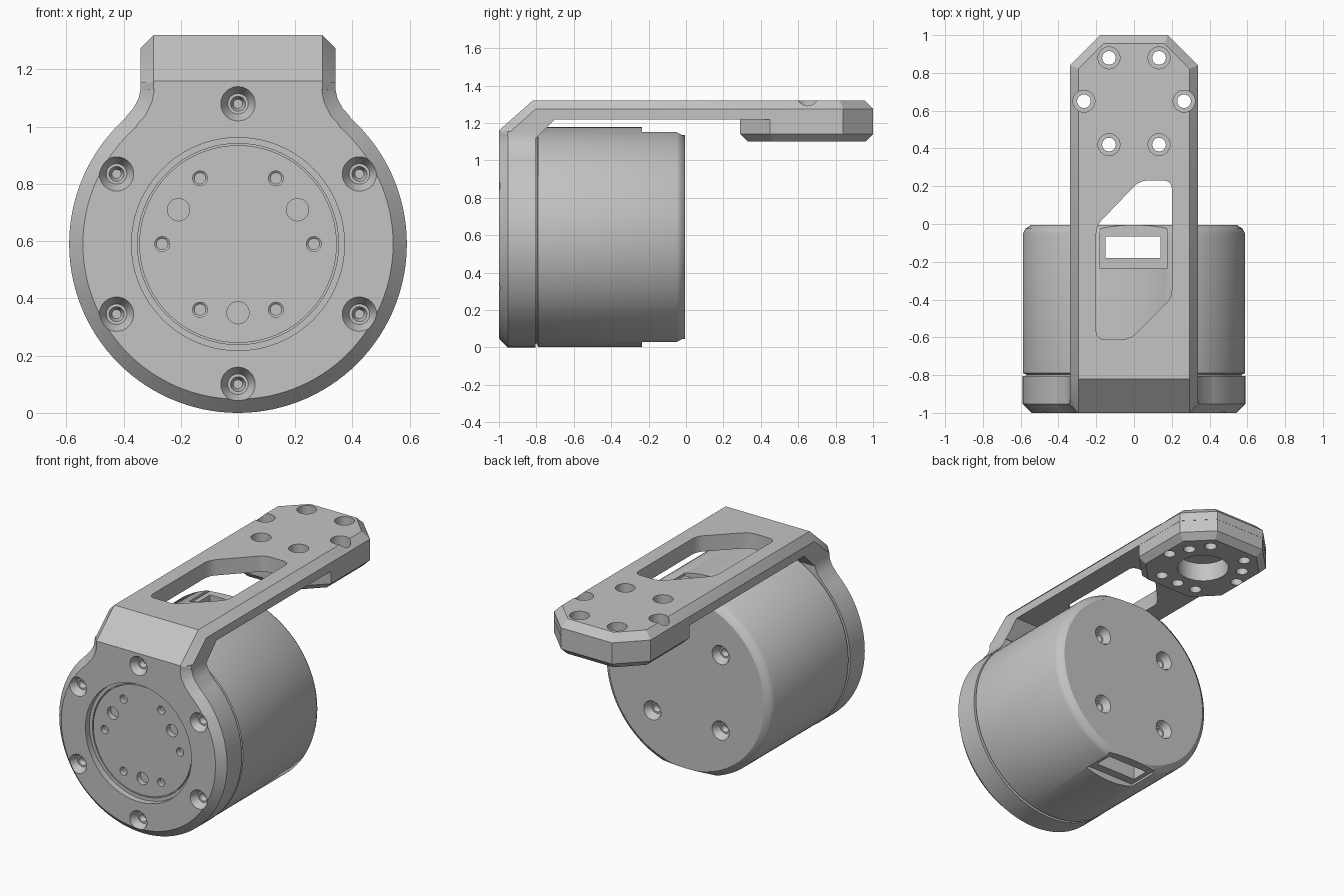
import bpy, bmesh, math
from mathutils import Matrix, Vector

if "Cube" in bpy.data.objects:
    bpy.data.objects.remove(bpy.data.objects["Cube"])

grey = bpy.data.materials.new("light_grey")
grey.use_nodes = True
GREY = (0.55, 0.55, 0.55, 1)
grey.diffuse_color = GREY
grey.node_tree.nodes["Principled BSDF"].inputs["Base Color"].default_value = GREY

CZ = 0.59  # height of the motor axis
FRONT = Matrix.Rotation(math.radians(90), 4, 'X')    # local z -> -y
BACK = Matrix.Rotation(math.radians(-90), 4, 'X')    # local z -> +y
UP = Matrix.Identity(4)


def make(name, bm):
    bmesh.ops.recalc_face_normals(bm, faces=bm.faces)
    me = bpy.data.meshes.new(name)
    bm.to_mesh(me)
    bm.free()
    ob = bpy.data.objects.new(name, me)
    me.materials.append(grey)
    bpy.context.collection.objects.link(ob)
    return ob


def lathe(bm, pts, loc=(0, 0, 0), rot=UP, n=32):
    """Closed revolved solid from (radius, height) points; ends are capped."""
    m = Matrix.Translation(loc) @ rot
    rings = []
    for r, h in pts:
        rings.append([bm.verts.new(m @ Vector((r * math.cos(a), r * math.sin(a), h)))
                      for a in (2 * math.pi * i / n for i in range(n))])
    for a, b in zip(rings, rings[1:]):
        for i in range(n):
            j = (i + 1) % n
            bm.faces.new((a[i], a[j], b[j], b[i]))
    bm.faces.new(rings[0][::-1])
    bm.faces.new(rings[-1])


def prism(bm, pts, lo, hi, place):
    """Extrude an outline; place(u, v, w) gives the 3D point."""
    a = [bm.verts.new(place(u, v, lo)) for u, v in pts]
    b = [bm.verts.new(place(u, v, hi)) for u, v in pts]
    for i in range(len(a)):
        j = (i + 1) % len(a)
        bm.faces.new((a[i], a[j], b[j], b[i]))
    bm.faces.new(a[::-1])
    bm.faces.new(b)
    bmesh.ops.recalc_face_normals(bm, faces=bm.faces)


def box(bm, x0, x1, y0, y1, z0, z1):
    prism(bm, [(x0, y0), (x1, y0), (x1, y1), (x0, y1)], z0, z1,
          lambda u, v, w: (u, v, w))


def bevel(bm, test, offset, segments=1):
    edges = [e for e in bm.edges if test(e.verts[0].co, e.verts[1].co)]
    bmesh.ops.bevel(bm, geom=edges, offset=offset, segments=segments,
                    affect='EDGES', profile=0.5, clamp_overlap=False)


def vertical(a, b):
    return abs(a.x - b.x) < 1e-4 and abs(a.y - b.y) < 1e-4


def cut(ob, *cutters):
    bpy.context.view_layer.objects.active = ob
    for c in cutters:
        m = ob.modifiers.new("cut", 'BOOLEAN')
        m.operation, m.solver, m.object = 'DIFFERENCE', 'EXACT', c
        bpy.ops.object.modifier_apply(modifier=m.name)


def ring(radius, start, count, cx=0.0, cy=0.0):
    return [(cx + radius * math.cos(math.radians(start + 360 * i / count)),
             cy + radius * math.sin(math.radians(start + 360 * i / count)))
            for i in range(count)]


SCREW = [(0.016, -0.075), (0.026, -0.045), (0.036, -0.045), (0.06, 0), (0.06, 0.1)]

# Front plate: disc outline flowing into the tab
half = [(0.59 * math.sin(math.radians(a)), CZ - 0.59 * math.cos(math.radians(a)))
        for a in range(3, 140, 3)]
half += [(0.388, 1.04), (0.365, 1.065), (0.347, 1.10), (0.34, 1.135), (0.34, 1.155)]
outline = [(0, 0)] + half + [(-x, z) for x, z in reversed(half)]
bm = bmesh.new()
prism(bm, outline, -1.0, -0.805, lambda u, v, w: (u, w, v))
bevel(bm, lambda a, b: a.y < -0.99 and b.y < -0.99 and min(a.z, b.z) < 1.15, 0.048)
front_plate = make("front_plate", bm)

# Arm: bent side profile with clipped end corners and chamfered outer edges
side = [(-1, 1.13), (-1, 1.16), (-0.82, 1.32), (1, 1.32), (1, 1.22),
        (-0.7, 1.22), (-0.8, 1.12)]
bm = bmesh.new()
prism(bm, side, -0.34, 0.34, lambda u, v, w: (w, u, v))
bevel(bm, lambda a, b: vertical(a, b) and a.y > 0.99, 0.16)


def arm_edge(a, b):
    outer = all(p.z > 1.31 or p.y < -0.99 for p in (a, b))
    across = abs(a.z - b.z) < 1e-4 and abs(a.y - b.y) < 1e-4
    return outer and not (across and a.y < 0.9)


bevel(bm, arm_edge, 0.045)
arm = make("arm", bm)

# End pad: clipped square under the arm
bm = bmesh.new()
box(bm, -0.339, 0.339, 0.29, 0.999, 1.10, 1.265)
bevel(bm, vertical, 0.16)
bevel(bm, lambda a, b: a.z < 1.11 and b.z < 1.11, 0.04)
end_pad = make("end_pad", bm)

# Motor housing
bm = bmesh.new()
lathe(bm, [(0.57, -0.82), (0.57, -0.797), (0.588, -0.79), (0.588, -0.05),
           (0.575, -0.025), (0.545, -0.005)], (0, 0, CZ), BACK, 96)
housing = make("motor_housing", bm)

# Output disc, slightly sunk in the plate
bm = bmesh.new()
lathe(bm, [(0.345, 0.9), (0.345, 0.96)], (0, 0, CZ), FRONT, 96)
output_disc = make("output_disc", bm)

# Cutters for the plate: disc well and mounting screws
bm = bmesh.new()
lathe(bm, [(0.351, 0.925), (0.351, 0.96), (0.372, 0.96), (0.372, 1.1)],
      (0, 0, CZ), FRONT, 96)
for x, z in ring(0.49, 30, 6, 0, CZ):
    lathe(bm, SCREW, (x, -1, z), FRONT)
plate_cut = make("plate_cutter", bm)

# Cutters for the disc: threaded holes and pin holes
bm = bmesh.new()
for x, z in ring(0.265, 0, 6, 0, CZ):
    lathe(bm, [(0.008, -0.045), (0.026, -0.03), (0.026, 0.1)], (x, -0.96, z), FRONT, 20)
for x, z in ring(0.24, 30, 3, 0, CZ):
    lathe(bm, [(0.039, -0.04), (0.039, 0.1)], (x, -0.96, z), FRONT, 24)
disc_cut = make("disc_cutter", bm)

# Cutters for the arm end: stepped through holes
bm = bmesh.new()
for x, y in ring(0.265, 0, 6, 0, 0.65):
    lathe(bm, [(0.036, 1.0), (0.036, 1.2), (0.058, 1.2), (0.058, 1.5)], (x, y, 0))
bolt_cut = make("bolt_cutter", bm)

# Cutters for the pad underside: centre bore and pin holes
bm = bmesh.new()
lathe(bm, [(0.155, 1.0), (0.155, 1.4)], (0, 0.65, 0), UP, 48)
for x, y in ring(0.24, 30, 3, 0, 0.65):
    lathe(bm, [(0.036, 1.0), (0.036, 1.18)], (x, y, 0))
pad_cut = make("pad_cutter", bm)

# Cutter for the arm window
window = [(-0.2, -0.61), (-0.02, -0.61), (0.2, -0.39), (0.2, 0.23),
          (0.03, 0.23), (-0.2, -0.01)]
bm = bmesh.new()
prism(bm, window, 1.19, 1.5, lambda u, v, w: (u, v, w))
bevel(bm, vertical, 0.04, 5)
window_cut = make("window_cutter", bm)

# Cutters for the housing: cable notches, cable passage and rear screws
bm = bmesh.new()
box(bm, -0.18, 0.175, -0.235, 0.1, 1.135, 1.4)
box(bm, -0.18, 0.175, -0.235, 0.1, -0.2, 0.045)
notch_cut = make("notch_cutter", bm)
bm = bmesh.new()
box(bm, -0.15, 0.14, -0.18, -0.065, -0.3, 1.5)
passage_cut = make("passage_cutter", bm)
bm = bmesh.new()
for sx in (-1, 1):
    for sz in (-1, 1):
        lathe(bm, SCREW, (0.24 * sx, -0.005, CZ + 0.24 * sz), BACK)
rear_cut = make("rear_cutter", bm)

cut(front_plate, plate_cut)
cut(arm, window_cut, bolt_cut, plate_cut)
cut(end_pad, bolt_cut, pad_cut)
cut(output_disc, disc_cut)
cut(housing, notch_cut, passage_cut, rear_cut)
for c in (plate_cut, disc_cut, bolt_cut, pad_cut, window_cut, notch_cut,
          passage_cut, rear_cut):
    bpy.data.objects.remove(c)

# Smooth round walls, keep machined edges crisp
bpy.ops.object.select_all(action='DESELECT')
for ob in (front_plate, arm, end_pad, housing, output_disc):
    ob.select_set(True)
bpy.context.view_layer.objects.active = housing
bpy.ops.object.shade_smooth_by_angle(angle=math.radians(30))
